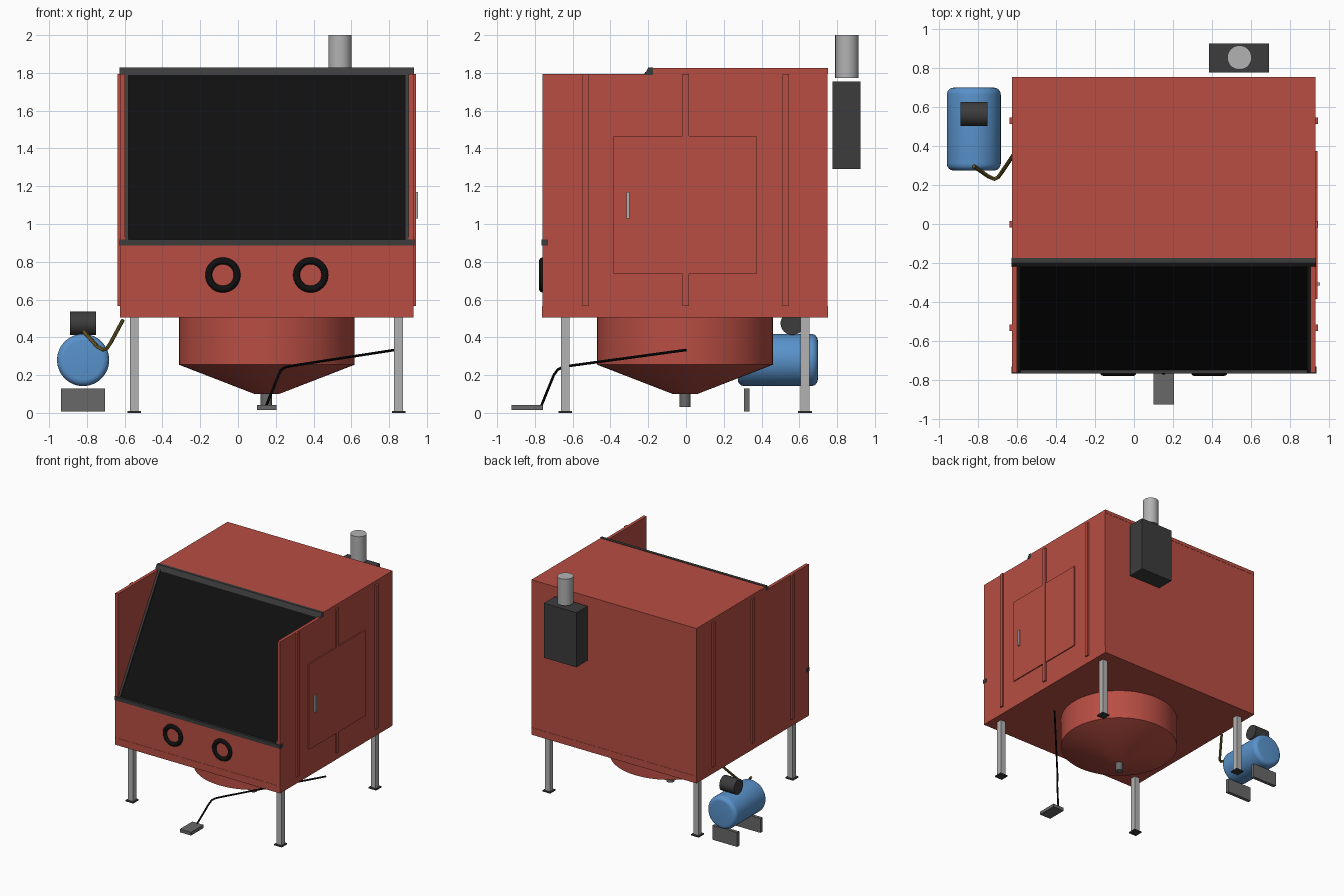
import bpy, bmesh, math
from mathutils import Vector

if "Cube" in bpy.data.objects:
    bpy.data.objects.remove(bpy.data.objects["Cube"])


def material(name, r, g, b):
    m = bpy.data.materials.new(name)
    m.use_nodes = True
    m.diffuse_color = (r, g, b, 1)
    bsdf = next(n for n in m.node_tree.nodes if n.type == "BSDF_PRINCIPLED")
    bsdf.inputs["Base Color"].default_value = (r, g, b, 1)
    bsdf.inputs["Roughness"].default_value = 0.6
    return m


red = material("cabinet red", 0.48, 0.076, 0.056)
black = material("glass black", 0.005, 0.005, 0.005)
charcoal = material("charcoal", 0.045, 0.045, 0.045)
gray = material("mid gray", 0.14, 0.14, 0.14)
metal = material("light metal", 0.45, 0.45, 0.45)
blue = material("tank blue", 0.1, 0.29, 0.6)
olive = material("hose olive", 0.17, 0.12, 0.025)


def finish(name, bm, mat):
    bmesh.ops.recalc_face_normals(bm, faces=bm.faces)
    me = bpy.data.meshes.new(name)
    bm.to_mesh(me)
    bm.free()
    me.materials.append(mat)
    ob = bpy.data.objects.new(name, me)
    bpy.context.collection.objects.link(ob)
    return ob


def smooth(ob):
    bpy.ops.object.select_all(action="DESELECT")
    ob.select_set(True)
    bpy.context.view_layer.objects.active = ob
    bpy.ops.object.shade_smooth_by_angle(angle=math.radians(35))
    return ob


def prism(name, x0, x1, profile, mat):
    """Extrude a (y, z) outline from x0 to x1."""
    bm = bmesh.new()
    face = bm.faces.new([bm.verts.new((x0, y, z)) for y, z in profile])
    ext = bmesh.ops.extrude_face_region(bm, geom=[face])
    verts = [v for v in ext["geom"] if isinstance(v, bmesh.types.BMVert)]
    bmesh.ops.translate(bm, vec=(x1 - x0, 0, 0), verts=verts)
    return finish(name, bm, mat)


def box(name, x0, x1, y0, y1, z0, z1, mat):
    return prism(name, x0, x1, [(y0, z0), (y1, z0), (y1, z1), (y0, z1)], mat)


def lathe(name, center, axis, profile, mat, steps=48):
    """Revolve (radius, height) points about an axis; the ends meet the axis."""
    bm = bmesh.new()
    verts = [bm.verts.new((r, 0, h)) for r, h in profile]
    edges = [bm.edges.new(pair) for pair in zip(verts, verts[1:])]
    bmesh.ops.spin(bm, geom=verts + edges, cent=(0, 0, 0), axis=(0, 0, 1),
                   angle=math.tau, steps=steps)
    bmesh.ops.remove_doubles(bm, verts=bm.verts, dist=1e-5)
    turn = Vector((0, 0, 1)).rotation_difference(Vector(axis)).to_matrix()
    bmesh.ops.rotate(bm, cent=(0, 0, 0), matrix=turn, verts=bm.verts)
    bmesh.ops.translate(bm, vec=center, verts=bm.verts)
    return smooth(finish(name, bm, mat))


def rod(name, center, axis, radius, length, mat):
    h = length / 2
    return lathe(name, center, axis, [(0, -h), (radius, -h), (radius, h), (0, h)], mat)


def tube(name, points, radius, mat):
    cu = bpy.data.curves.new(name, "CURVE")
    cu.dimensions = "3D"
    cu.bevel_depth = radius
    cu.bevel_resolution = 3
    cu.use_fill_caps = True
    sp = cu.splines.new("POLY")
    sp.points.add(len(points) - 1)
    for p, co in zip(sp.points, points):
        p.co = (*co, 1)
    cu.materials.append(mat)
    ob = bpy.data.objects.new(name, cu)
    bpy.context.collection.objects.link(ob)
    bpy.ops.object.select_all(action="DESELECT")
    ob.select_set(True)
    bpy.context.view_layer.objects.active = ob
    bpy.ops.object.convert(target="MESH")
    smooth(bpy.context.active_object)


# Cabinet: base band, sloped body, side walls and roof
X0, X1, Y0, Y1 = -0.625, 0.93, -0.76, 0.752
MID = (X0 + X1) / 2
box("base_band", X0, X1, Y0 - 0.002, Y1, 0.505, 0.565, red)
low, high = Vector((Y0 + 0.01, 0.9)), Vector((-0.2, 1.795))
prism("cabinet_body", X0 + 0.025, X1 - 0.025,
      [(Y0, 0.565), (Y0, 0.9), low, high, (Y1 - 0.002, 1.795), (Y1 - 0.002, 0.565)], red)
for side, a, b in (("right", X0, X0 + 0.027), ("left", X1 - 0.027, X1)):
    box(side + "_wall", a, b, Y0, Y1 - 0.002, 0.565, 1.795, red)
box("roof", X0, X1, -0.19, Y1, 1.795, 1.825, red)

# Vertical ribs on both side walls
for side, a, b in (("right", X0 - 0.013, X0), ("left", X1, X1 + 0.013)):
    for i, y in enumerate((-0.53, 0, 0.53)):
        box(f"{side}_rib_{i + 1}", a, b, y - 0.018, y + 0.016, 0.567, 1.793, red)

# Side door with handle
box("side_door", X1, X1 + 0.009, -0.383, 0.373, 0.735, 1.465, red)
box("door_handle", X1 + 0.009, X1 + 0.022, -0.316, -0.299, 1.03, 1.17, metal)

# Sloped window and its frame
along = (high - low).normalized()
out = Vector((-along.y, along.x))


def slope_slab(name, x0, x1, thick, mat):
    prism(name, x0, x1, [low, high, high + out * thick, low + out * thick], mat)


slope_slab("window", X0 + 0.04, X1 - 0.04, 0.008, black)
slope_slab("window_frame_right", X0 + 0.027, X0 + 0.045, 0.018, charcoal)
slope_slab("window_frame_left", X1 - 0.045, X1 - 0.027, 0.018, charcoal)
box("window_frame_bottom", X0 - 0.003, X1 + 0.004, Y0 - 0.006, -0.73, 0.886, 0.918, charcoal)
prism("window_frame_top", X0 - 0.002, X1 + 0.002,
      [(-0.22, 1.79), (-0.175, 1.79), (-0.175, 1.829), (-0.2, 1.829)], charcoal)

# Glove port rings
for i, x in enumerate((-0.08, 0.385)):
    ring = [(0.075 + 0.018 * math.cos(t * math.tau / 12),
             0.018 * math.sin(t * math.tau / 12)) for t in range(13)]
    lathe(f"glove_ring_{i + 1}", (x, Y0, 0.73), (0, -1, 0), ring, black)

# Hopper and outlet
lathe("hopper", (MID, -0.005, 0), (0, 0, 1),
      [(0, 0.1), (0.065, 0.1), (0.465, 0.255), (0.465, 0.505), (0, 0.505)], red, 64)
rod("hopper_outlet", (MID - 0.003, -0.005, 0.065), (0, 0, 1), 0.03, 0.07, gray)

# Legs with foot plates
for x in (-0.55, 0.85):
    for y in (-0.64, 0.63):
        tag = ("right" if x < 0 else "left") + ("_front" if y < 0 else "_back")
        box("leg_" + tag, x - 0.023, x + 0.023, y - 0.023, y + 0.023, 0.01, 0.505, metal)
        box("foot_" + tag, x - 0.036, x + 0.036, y - 0.036, y + 0.036, 0, 0.01, charcoal)

# Foot pedal and cable
box("foot_pedal", 0.1, 0.205, -0.925, -0.757, 0.015, 0.042, gray)
tube("pedal_cable", [(0.15, -0.765, 0.04), (0.215, -0.7, 0.2), (0.228, -0.68, 0.228),
                     (0.25, -0.655, 0.242), (0.29, -0.61, 0.25), (0.83, 0, 0.333)],
     0.007, black)

# Dust extractor with exhaust pipe
box("extractor_box", 0.385, 0.692, 0.775, 0.925, 1.29, 1.755, charcoal)
rod("exhaust_pipe", (0.54, 0.852, 1.887), (0, 0, 1), 0.062, 0.226, metal)

# Compressor: rounded tank, motor, supports and hose
R, H, F = 0.138, 0.212, 0.035
corner = [(R - F + F * math.sin(k * math.pi / 12), H - F + F * math.cos(k * math.pi / 12))
          for k in range(7)]
tank = [(0, H)] + corner + [(r, -h) for r, h in reversed(corner)] + [(0, -H)]
lathe("compressor_tank", (-0.82, 0.486, 0.28), (0, 1, 0), tank, blue)
rod("compressor_motor", (-0.82, 0.563, 0.474), (1, 0, 0), 0.062, 0.138, charcoal)
for i, y in enumerate((0.322, 0.635)):
    box(f"compressor_support_{i + 1}", -0.937, -0.705, y - 0.014, y + 0.014, 0.008, 0.13, gray)
tube("air_hose", [(-0.82, 0.295, 0.435), (-0.745, 0.243, 0.352), (-0.715, 0.23, 0.334),
                  (-0.695, 0.24, 0.34), (-0.675, 0.268, 0.37), (-0.61, 0.365, 0.49)],
     0.01, olive)
